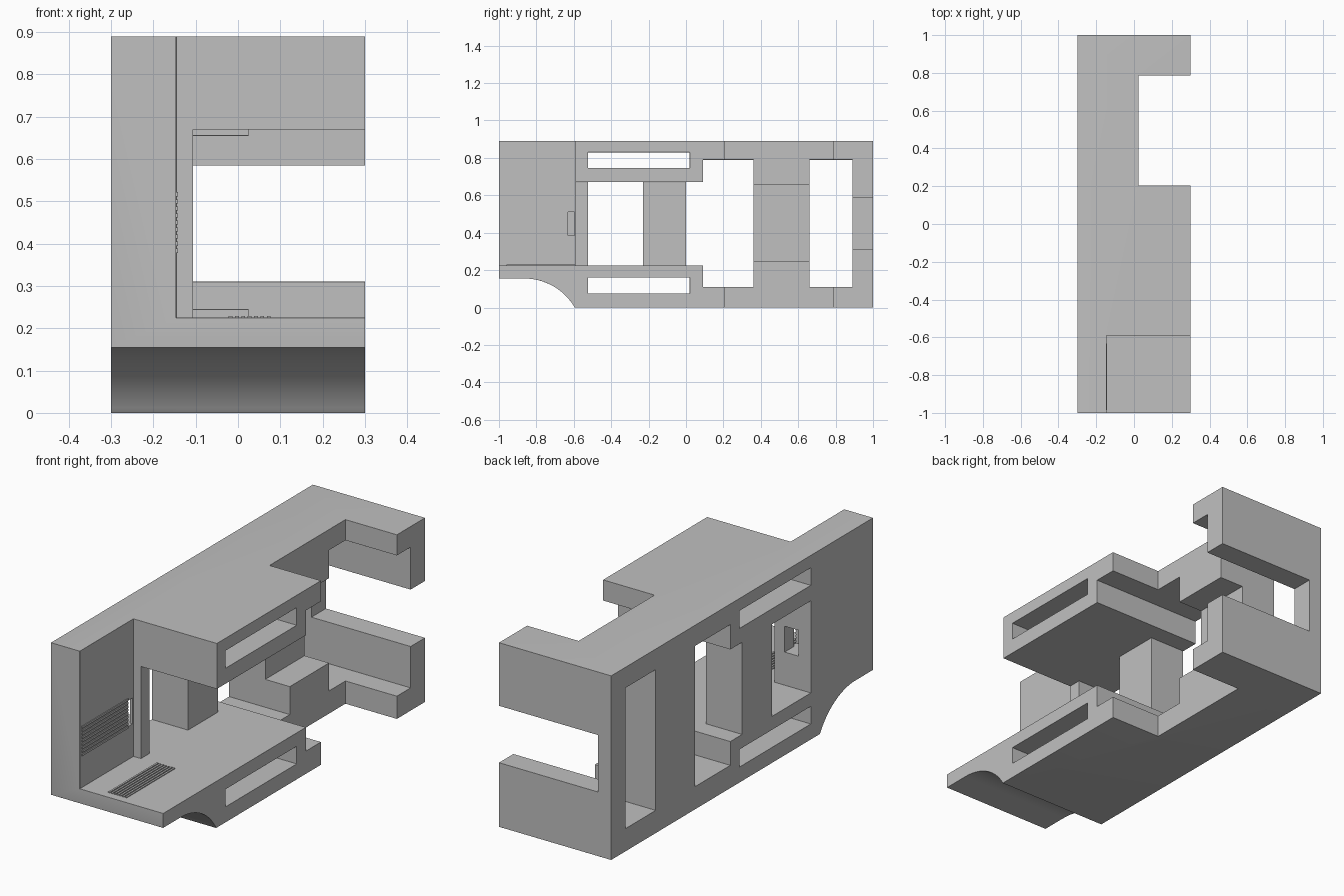
import bpy, bmesh, math
from mathutils import Vector

if "Cube" in bpy.data.objects:
    bpy.data.objects.remove(bpy.data.objects["Cube"], do_unlink=True)

grey = bpy.data.materials.new("plain grey")
grey.use_nodes = True
colour = (0.53, 0.53, 0.53, 1)
grey.diffuse_color = colour
grey.node_tree.nodes["Principled BSDF"].inputs["Base Color"].default_value = colour


def make_object(name, bm):
    bmesh.ops.recalc_face_normals(bm, faces=bm.faces)
    mesh = bpy.data.meshes.new(name)
    bm.to_mesh(mesh)
    bm.free()
    mesh.materials.append(grey)
    obj = bpy.data.objects.new(name, mesh)
    bpy.context.collection.objects.link(obj)
    return obj


def add_box(bm, x, y, z):
    made = bmesh.ops.create_cube(bm, size=1)["verts"]
    for v in made:
        v.co = Vector([(r[0] + r[1]) / 2 + c * (r[1] - r[0])
                       for r, c in zip((x, y, z), v.co)])


def apply_modifier(obj, mod):
    bpy.ops.object.select_all(action="DESELECT")
    bpy.context.view_layer.objects.active = obj
    obj.select_set(True)
    bpy.ops.object.modifier_apply(modifier=mod.name)


def cut(obj, x, y, z):
    bm = bmesh.new()
    add_box(bm, x, y, z)
    tool = make_object("cutter", bm)
    tool.hide_render = True
    mod = obj.modifiers.new("cut", "BOOLEAN")
    mod.operation, mod.solver, mod.object = "DIFFERENCE", "EXACT", tool
    apply_modifier(obj, mod)
    bpy.data.objects.remove(tool, do_unlink=True)


# Side outline with the curved scoop under the front end
R, STEPS = 0.313, 24
sweep = math.asin(0.27 / R)
outline = [(1, 0), (1, 0.89), (-1, 0.89), (-1, 0.155)]
for i in range(STEPS + 1):
    a = sweep * i / STEPS
    z = 0.155 - R * (1 - math.cos(a))
    outline.append((-0.865 + R * math.sin(a), z if i < STEPS else 0))

bm = bmesh.new()
side = bm.faces.new([bm.verts.new((-0.3, y, z)) for y, z in outline])
moved = bmesh.ops.extrude_face_region(bm, geom=[side])["geom"]
bmesh.ops.translate(bm, vec=(0.6, 0, 0),
                    verts=[g for g in moved if isinstance(g, bmesh.types.BMVert)])
body = make_object("frame_body", bm)

# Open front corner, inner channel and back opening
ALL = (-0.5, 0.5)
cut(body, (-0.146, 0.5), (-1.2, -0.59), (0.225, 1.2))
cut(body, (-0.106, 0.5), (-0.7, 0.2), (0.225, 0.67))
cut(body, (-0.106, 0.5), (0.3, 0.75), (0.245, 0.655))
cut(body, (-0.23, 0.5), (0.8, 1.2), (0.31, 0.585))

# Windows through the wall
for y in ((-0.525, -0.23), (0, 0.2)):
    cut(body, ALL, y, (0.225, 0.67))
for y in ((0.09, 0.36), (0.66, 0.89)):
    cut(body, ALL, y, (0.11, 0.79))

# Long slots in the upper and lower arms
for z in ((0.075, 0.16), (0.745, 0.83)):
    cut(body, ALL, (-0.525, 0.02), z)

# Notch in the open side
cut(body, (0.025, 0.5), (0.205, 0.785), (-0.2, 1.2))

# Merge flat areas, then round the edges slightly
bm = bmesh.new()
bm.from_mesh(body.data)
bmesh.ops.remove_doubles(bm, verts=bm.verts, dist=0.0001)
bmesh.ops.dissolve_limit(bm, angle_limit=math.radians(0.5),
                         verts=bm.verts, edges=bm.edges)
bm.to_mesh(body.data)
bm.free()
bevel = body.modifiers.new("soft edges", "BEVEL")
bevel.width, bevel.segments = 0.007, 3
bevel.limit_method, bevel.angle_limit = "ANGLE", math.radians(35)
apply_modifier(body, bevel)

# Small passage at the end of the wall grip
cut(body, (-0.235, -0.16), (-0.63, -0.5), (0.385, 0.51))
cut(body, (-0.235, -0.13), (-0.63, -0.597), (0.385, 0.51))
bpy.ops.object.shade_smooth_by_angle(angle=math.radians(12))


# Fine grip ribs on the wall and on the floor
def spread(start, end, count):
    pitch = (end - start) / count
    return [(start + pitch * (i + 0.2), start + pitch * (i + 0.8)) for i in range(count)]


bm = bmesh.new()
for z in spread(0.375, 0.525, 9):
    add_box(bm, (-0.15, -0.142), (-0.985, -0.632), z)
make_object("wall_grip_ribs", bm)

bm = bmesh.new()
for x in spread(-0.025, 0.08, 7):
    add_box(bm, x, (-0.96, -0.59), (0.22, 0.229))
make_object("floor_grip_ribs", bm)
